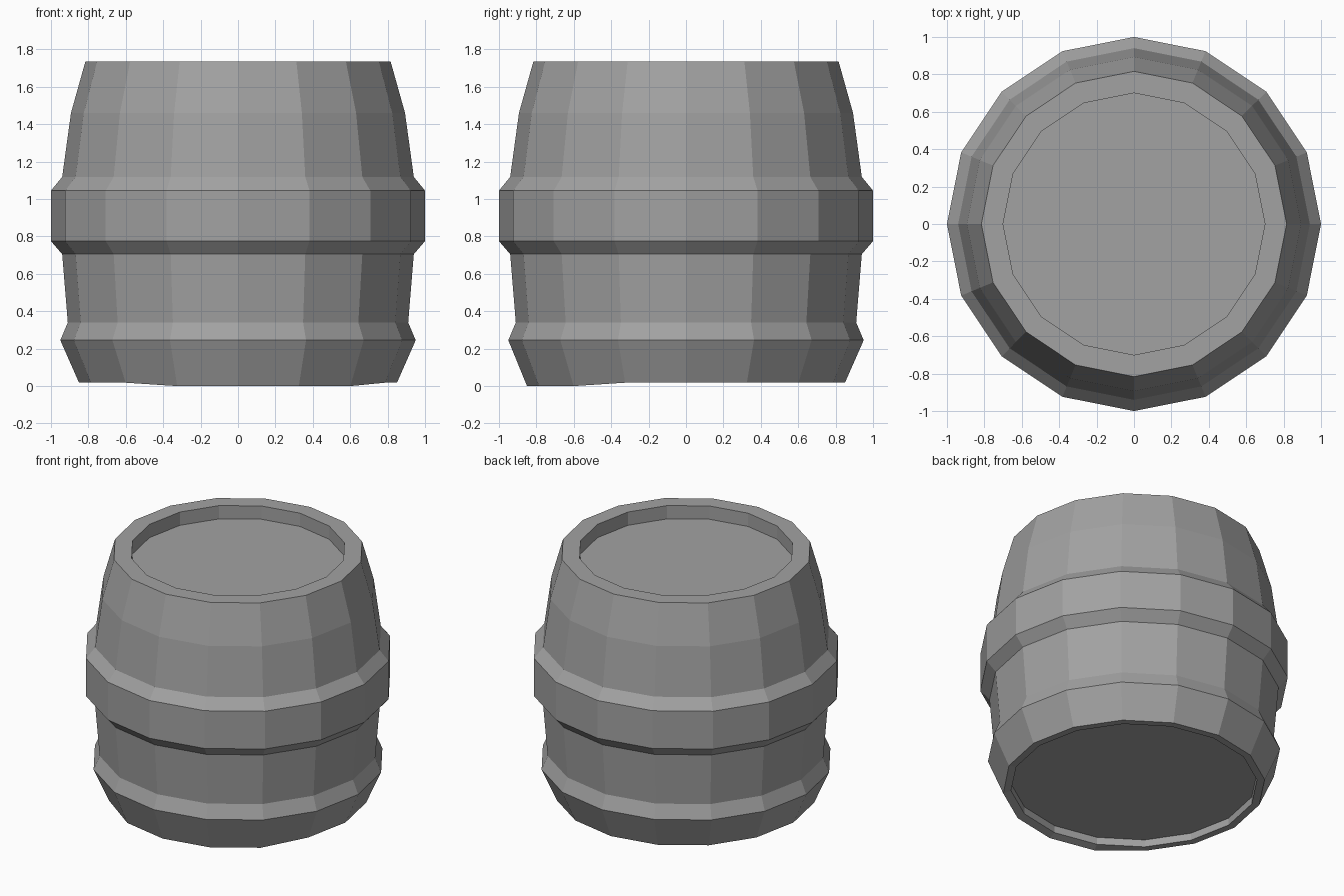
import bpy, bmesh
from math import cos, sin, tau

cube = bpy.data.objects.get("Cube")
if cube:
    bpy.data.objects.remove(cube)

SIDES = 16

grey = bpy.data.materials.new("barrel_grey")
grey.use_nodes = True
colour = (0.36, 0.36, 0.36, 1)
grey.diffuse_color = colour
grey.node_tree.nodes["Principled BSDF"].inputs["Base Color"].default_value = colour


def add_object(name, bm):
    mesh = bpy.data.meshes.new(name)
    bm.to_mesh(mesh)
    bm.free()
    mesh.materials.append(grey)
    obj = bpy.data.objects.new(name, mesh)
    bpy.context.collection.objects.link(obj)
    return obj


def ring(bm, radius, z):
    return [bm.verts.new((radius * cos(tau * i / SIDES), radius * sin(tau * i / SIDES), z))
            for i in range(SIDES)]


def lathe(name, profile):
    bm = bmesh.new()
    rings = [ring(bm, r, z) for r, z in profile]
    for low, high in zip(rings, rings[1:]):
        for i in range(SIDES):
            j = (i + 1) % SIDES
            bm.faces.new((low[i], low[j], high[j], high[i]))
    return add_object(name, bm)


def disc(name, radius, z, up):
    bm = bmesh.new()
    verts = ring(bm, radius, z)
    bm.faces.new(verts if up else verts[::-1])
    return add_object(name, bm)


# Barrel wall: bottom recess, foot, lower hoop, waist, middle hoop, shoulder, rim, top recess
FOOT_Z, TOP_Z = 0.018, 1.735
wall = lathe("barrel_wall", [
    (0.80, 0.07), (0.80, FOOT_Z), (0.85, FOOT_Z),
    (0.95, 0.245), (0.91, 0.34),
    (0.94, 0.705), (1.0, 0.775), (1.0, 1.045), (0.94, 1.118),
    (0.893, 1.46), (0.816, TOP_Z), (0.70, TOP_Z), (0.70, 1.64)])

# Worn foot: the outer foot edge dips slightly along part of the front
for i in range(11, 15):
    wall.data.vertices[2 * SIDES + i].co.z = 0

# Recessed heads
disc("top_head", 0.70, 1.64, True)
disc("bottom_head", 0.80, 0.07, False)
